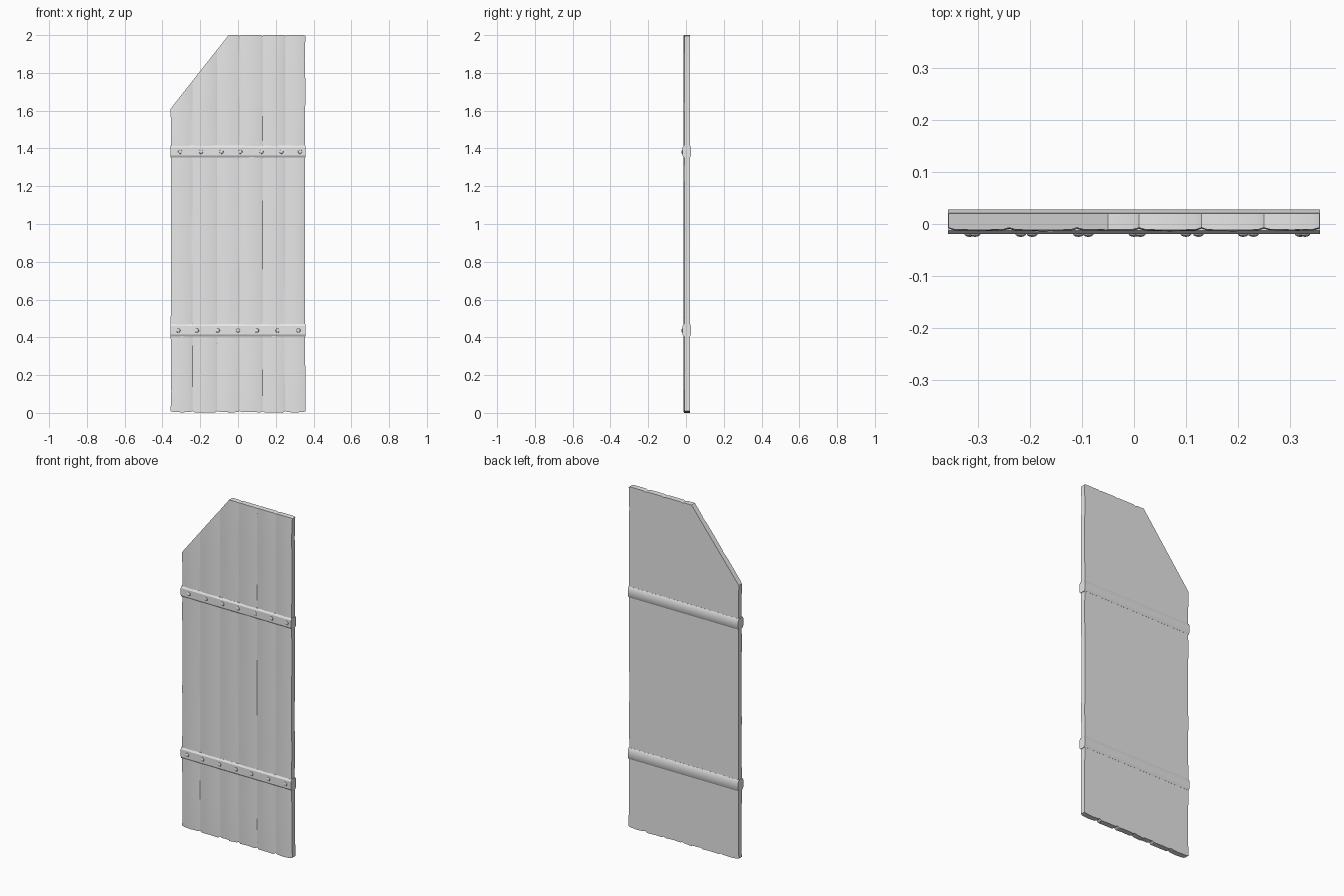
import bpy, bmesh, random
from math import pi
from mathutils import Matrix

random.seed(4)
cube = bpy.data.objects.get("Cube")
if cube:
    bpy.data.objects.remove(cube, do_unlink=True)

grey = bpy.data.materials.new("light_grey")
grey.use_nodes = True
colour = (0.8, 0.8, 0.8, 1)
grey.diffuse_color = colour
grey.node_tree.nodes["Principled BSDF"].inputs["Base Color"].default_value = colour

HALF = 0.357


def finish(name, bm):
    bmesh.ops.recalc_face_normals(bm, faces=bm.faces)
    mesh = bpy.data.meshes.new(name)
    bm.to_mesh(mesh)
    bm.free()
    mesh.materials.append(grey)
    obj = bpy.data.objects.new(name, mesh)
    bpy.context.collection.objects.link(obj)
    bpy.context.view_layer.objects.active = obj
    obj.select_set(True)
    bpy.ops.object.shade_smooth_by_angle(angle=pi / 6)
    obj.select_set(False)


def top_height(x):
    # level top with one corner sawn off on the right side
    return min(2.0, 1.61 + (x + HALF) * 0.39 / 0.307)


# Door panel: worn planks joined into one board
seams = [-HALF, -0.24, -0.11, 0.01, 0.13, 0.25, HALF]
columns = [(seams[0], -0.009)]
for a, b in zip(seams, seams[1:]):
    face = -0.012 + random.uniform(-0.001, 0.001)
    columns += [(a + 0.012, face), ((a + b) / 2, face - 0.001), (b - 0.012, face), (b, -0.009)]
columns.append((-0.05, -0.0125))
columns.sort()
ROWS = 16

bm = bmesh.new()
front, back = [], []
for i, (x, y) in enumerate(columns):
    seam = x in seams
    bottom = 0.009 if seam else random.uniform(0, 0.006)
    top = top_height(x) - (0.004 if seam and x > 0 else 0)
    fcol, bcol = [], []
    for r in range(ROWS + 1):
        z = bottom + (top - bottom) * r / ROWS
        inner = 0 < r < ROWS
        edge = random.uniform(0, 0.004) if inner and abs(x) == HALF else 0
        px = x - edge if x > 0 else x + edge
        wear = random.uniform(-0.0006, 0.0006) if inner else 0.002
        fcol.append(bm.verts.new((px, y + wear, z)))
        bcol.append(bm.verts.new((px, 0.0205, z)))
    front.append(fcol)
    back.append(bcol)
for i in range(len(columns) - 1):
    for side in (front, back):
        for r in range(ROWS):
            bm.faces.new((side[i][r], side[i + 1][r], side[i + 1][r + 1], side[i][r + 1]))
    for r in (0, ROWS):
        bm.faces.new((front[i][r], front[i + 1][r], back[i + 1][r], back[i][r]))
for i in (0, -1):
    for r in range(ROWS):
        bm.faces.new((front[i][r], back[i][r], back[i][r + 1], front[i][r + 1]))
finish("plank_panel", bm)


# Metal straps wrapped around the panel, with domed rivets in front
def strap(name, z, height):
    h = height / 2
    profile = [(-0.0125, -h), (-0.019, -h + 0.011), (-0.019, h - 0.011), (-0.0125, h),
               (0.021, h), (0.0275, h - 0.013), (0.0275, -h + 0.013), (0.021, -h)]
    bm = bmesh.new()
    ends = [[bm.verts.new((x, y, z + dz)) for y, dz in profile] for x in (-HALF - 0.001, HALF + 0.001)]
    for end in ends:
        bm.faces.new(end)
    for i in range(len(profile)):
        j = (i + 1) % len(profile)
        bm.faces.new((ends[0][i], ends[0][j], ends[1][j], ends[1][i]))
    finish(name, bm)


def rivets(name, z, places):
    bm = bmesh.new()
    for x in places:
        flat = Matrix.Translation((x, -0.018, z)) @ Matrix.Diagonal((1, 0.6, 1, 1)) @ Matrix.Rotation(pi / 2, 4, 'X')
        bmesh.ops.create_uvsphere(bm, u_segments=10, v_segments=6, radius=0.0115, matrix=flat)
    finish(name, bm)


strap("upper_strap", 1.383, 0.064)
strap("lower_strap", 0.437, 0.066)
rivets("upper_rivets", 1.382, [-0.306, -0.196, -0.088, 0.012, 0.124, 0.23, 0.329])
rivets("lower_rivets", 0.436, [-0.316, -0.218, -0.107, 0, 0.1, 0.21, 0.32])
